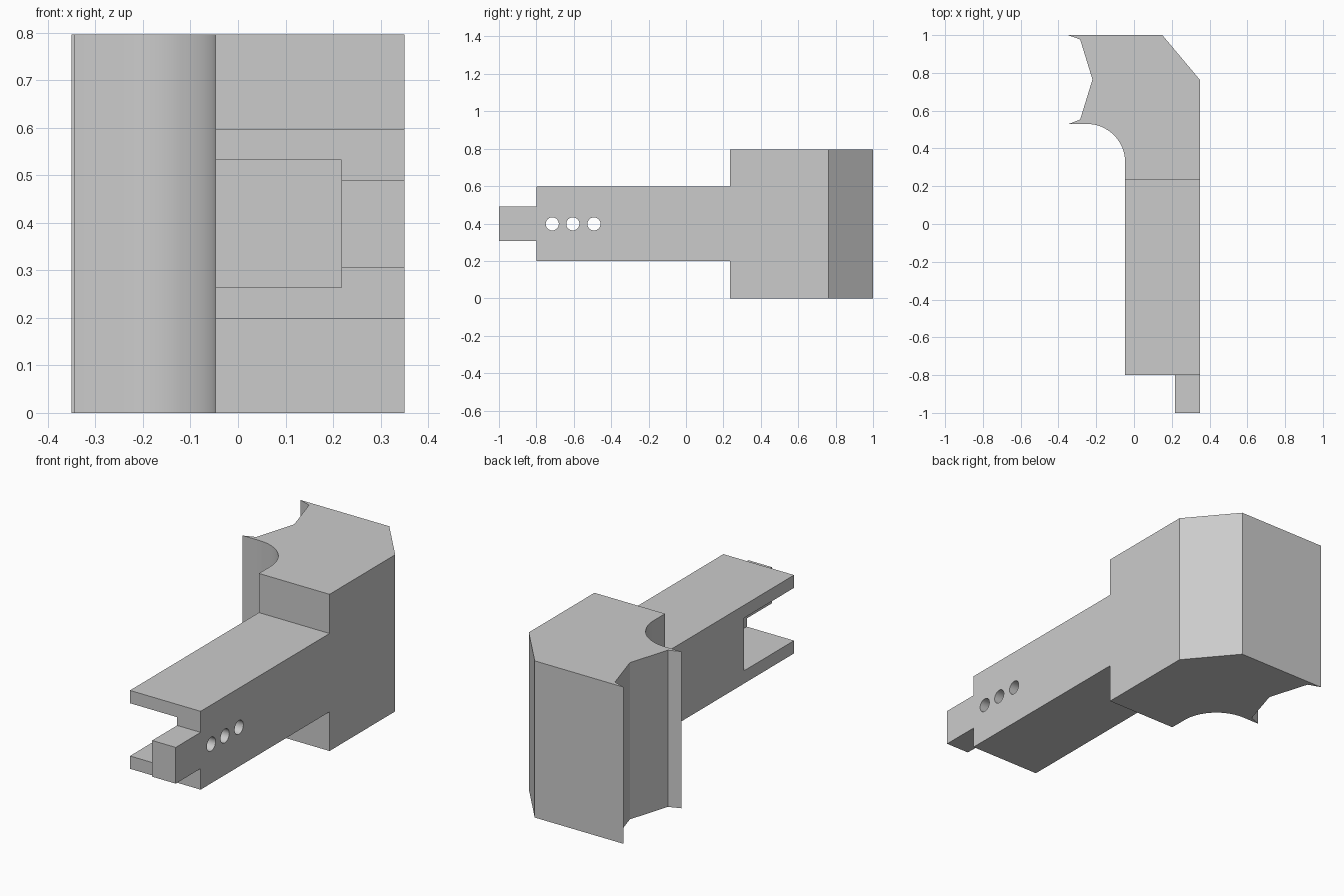
import bpy
import bmesh
import math
from mathutils import Matrix, Vector

default_cube = bpy.data.objects.get("Cube")
if default_cube:
    bpy.data.objects.remove(default_cube, do_unlink=True)

HEIGHT = 0.796
MID = HEIGHT / 2

# Single grey finish
grey = bpy.data.materials.new("plain grey")
grey.use_nodes = True
colour = (0.6, 0.6, 0.6, 1)
grey.diffuse_color = colour
grey.node_tree.nodes["Principled BSDF"].inputs["Base Color"].default_value = colour


def add_object(name, bm):
    bmesh.ops.recalc_face_normals(bm, faces=bm.faces)
    mesh = bpy.data.meshes.new(name)
    bm.to_mesh(mesh)
    bm.free()
    mesh.materials.append(grey)
    obj = bpy.data.objects.new(name, mesh)
    bpy.context.collection.objects.link(obj)
    return obj


def extruded_outline(name, outline, height):
    bm = bmesh.new()
    face = bm.faces.new([bm.verts.new((x, y, 0)) for x, y in outline])
    top = bmesh.ops.extrude_face_region(bm, geom=[face])["geom"]
    verts = [g for g in top if isinstance(g, bmesh.types.BMVert)]
    bmesh.ops.translate(bm, verts=verts, vec=(0, 0, height))
    return add_object(name, bm)


def box_cutter(name, low, high):
    low, high = Vector(low), Vector(high)
    bm = bmesh.new()
    bmesh.ops.create_cube(bm, size=1)
    bmesh.ops.scale(bm, verts=bm.verts, vec=high - low)
    bmesh.ops.translate(bm, verts=bm.verts, vec=(low + high) / 2)
    return add_object(name, bm)


def hole_cutter(y):
    bm = bmesh.new()
    turn = Matrix.Translation((0.3, y, MID)) @ Matrix.Rotation(math.pi / 2, 4, "Y")
    bmesh.ops.create_cone(bm, cap_ends=True, segments=32, radius1=0.035,
                          radius2=0.035, depth=0.4, matrix=turn)
    return add_object("pin_hole_cutter", bm)


# Plan outline: arm, rounded inner corner, notched jaw and bevelled back
fillet = [(-0.25 + 0.203 * math.cos(a), 0.327 + 0.203 * math.sin(a))
          for a in (math.pi / 2 * i / 16 for i in range(17))]
notch = [(-0.345, 0.53), (-0.285, 0.553), (-0.22, 0.765), (-0.285, 0.977), (-0.35, 1)]
outline = ([(0.35, -1), (-0.047, -1)] + fillet + notch
           + [(0.15, 1), (0.35, 0.762)])
body = extruded_outline("bracket_body", outline, HEIGHT)

# Cutters for the arm step and end tab, mirrored about mid height
cutters = []
for label, half, end in (("arm_step", 0.199, 0.235), ("tab_step", 0.092, -0.8)):
    cutters.append(box_cutter(label + "_top_cutter", (-1, -2, MID + half), (1, end, 2)))
    cutters.append(box_cutter(label + "_bottom_cutter", (-1, -2, -1), (1, end, MID - half)))

# Slot between the prongs, and the row of pin holes in its side wall
cutters.append(box_cutter("slot_cutter", (-1, -2, MID - 0.134), (0.218, -0.4, MID + 0.134)))
cutters += [hole_cutter(y) for y in (-0.715, -0.605, -0.492)]

bpy.ops.object.select_all(action="DESELECT")
bpy.context.view_layer.objects.active = body
body.select_set(True)
for cutter in cutters:
    cutter.hide_render = True
    cut = body.modifiers.new(cutter.name, "BOOLEAN")
    cut.operation = "DIFFERENCE"
    cut.solver = "EXACT"
    cut.object = cutter
    bpy.ops.object.modifier_apply(modifier=cut.name)
    bpy.data.objects.remove(cutter, do_unlink=True)

bpy.ops.object.shade_smooth_by_angle(angle=math.radians(20))
